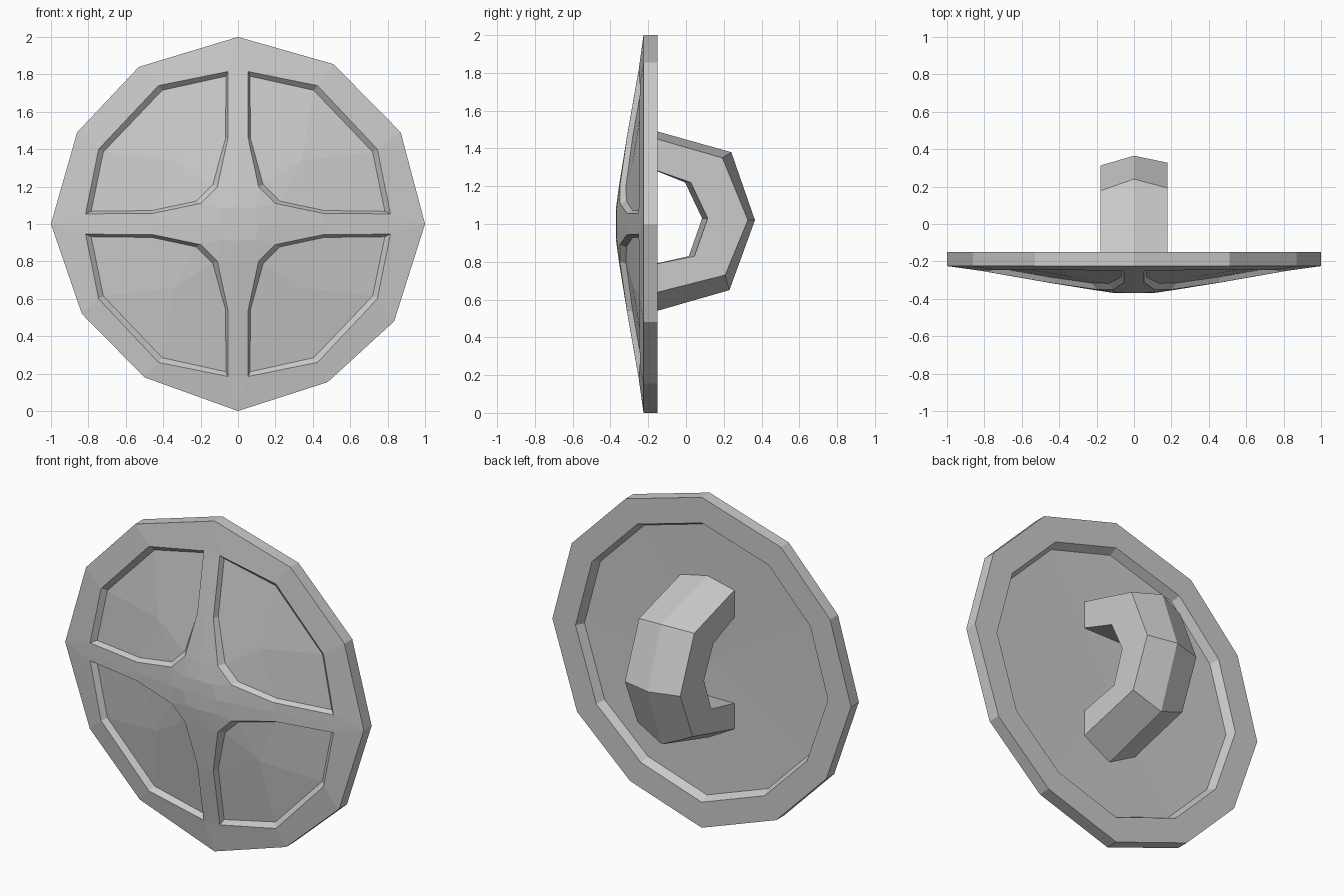
import bpy, bmesh

if "Cube" in bpy.data.objects:
    bpy.data.objects.remove(bpy.data.objects["Cube"])


def make_object(name, bm):
    bmesh.ops.remove_doubles(bm, verts=bm.verts, dist=0.0005)
    bmesh.ops.recalc_face_normals(bm, faces=bm.faces)
    mesh = bpy.data.meshes.new(name)
    bm.to_mesh(mesh)
    bm.free()
    obj = bpy.data.objects.new(name, mesh)
    bpy.context.collection.objects.link(obj)
    return obj


# Front dome: (radius, y) profile, interpolated linearly
DOME = [(0, -0.37), (0.1, -0.37), (0.2, -0.355), (0.48, -0.31), (0.82, -0.25), (1.05, -0.213)]


def dome_y(x, z):
    r = (x * x + z * z) ** 0.5
    for (r0, y0), (r1, y1) in zip(DOME, DOME[1:]):
        if r <= r1:
            return y0 + (y1 - y0) * (r - r0) / (r1 - r0)
    return DOME[-1][1]


# Slightly uneven twelve-sided rim, clockwise from the top, relative to the centre
RIM = [(0, 1), (0.51, 0.855), (0.87, 0.49), (1, 0), (0.835, -0.52), (0.48, -0.845),
       (0, -1), (-0.5, -0.82), (-0.835, -0.48), (-1, 0), (-0.86, 0.49), (-0.53, 0.84)]
RIM_FRONT, RIM_BACK, BACK_FLOOR = -0.225, -0.15, -0.2

# One quadrant of the front: recess edge (p), recess floor (q), arm centreline (a, b), boss (e)
PTS = {
    'p': [(0.054, 0.815), (0.425, 0.74), (0.745, 0.40), (0.815, 0.054),
          (0.455, 0.057), (0.20, 0.11), (0.11, 0.20), (0.054, 0.46)],
    'q': [(0.065, 0.79), (0.405, 0.715), (0.72, 0.385), (0.785, 0.068),
          (0.46, 0.072), (0.225, 0.122), (0.135, 0.21), (0.066, 0.46)],
    'a': [(0, 1), (0, 0.82), (0, 0.46), (0, 0.2)],
    'b': [(1, 0), (0.82, 0), (0.46, 0), (0.2, 0)],
    'e': [(0, 0), (0, 0.09), (0.09, 0.085), (0.11, 0)],
    'm': [(0.34, 0.34)],
}
FACES = ("a0 a1 p0", "a0 r0 p1 p0", "r0 r1 p2 p1", "r1 b0 p3 p2", "b0 b1 p3",
         "a1 a2 p7 p0", "a2 a3 p6 p7", "b1 b2 p4 p3", "b2 b3 p5 p4",
         "a3 e1 e2 p6", "p6 e2 p5", "e2 e3 b3 p5", "e0 e1 e2 e3",
         "q0 q1 m0 q7", "q1 q2 m0", "q2 q3 q4 m0", "q4 q5 m0", "q5 q6 m0", "q6 q7 m0")

bm = bmesh.new()


def add_quadrant(sx, sz, r0, r1):
    verts = {}
    for key, pts in PTS.items():
        for i, (x, z) in enumerate(pts):
            y = dome_y(x, z) + (0.03 if key in 'qm' else 0)
            if (x, z) in ((0, 1), (1, 0)):
                y = RIM_FRONT
            verts[f"{key}{i}"] = bm.verts.new((sx * x, y, 1 + sz * z))
    for i, (x, z) in enumerate((r0, r1)):
        verts[f"r{i}"] = bm.verts.new((x, RIM_FRONT, 1 + z))
    for f in FACES:
        bm.faces.new([verts[k] for k in f.split()])
    for i in range(8):  # sloping recess wall
        j = (i + 1) % 8
        bm.faces.new([verts[f"p{i}"], verts[f"p{j}"], verts[f"q{j}"], verts[f"q{i}"]])


add_quadrant(1, 1, RIM[1], RIM[2])
add_quadrant(1, -1, RIM[5], RIM[4])
add_quadrant(-1, -1, RIM[7], RIM[8])
add_quadrant(-1, 1, RIM[11], RIM[10])

# Rim edge, back ring, inner step and shallow back face
loops = [[bm.verts.new((x * s, y, 1 + z * s)) for x, z in RIM]
         for s, y in ((1, RIM_FRONT), (1, RIM_BACK), (0.845, RIM_BACK), (0.82, BACK_FLOOR))]
centre = bm.verts.new((0, BACK_FLOOR - 0.015, 1))
for i in range(12):
    j = (i + 1) % 12
    for l0, l1 in zip(loops, loops[1:]):
        bm.faces.new([l0[i], l0[j], l1[j], l1[i]])
    bm.faces.new([loops[-1][i], loops[-1][j], centre])
make_object("shield", bm)

# Handle: five-sided section (ridged outside) swept along a half ring;
# each station holds (y, z) of the side outer edge, ridge and inner edge
STATIONS = [((-0.205, 1.465), (-0.205, 1.505), (-0.205, 1.30)),
            ((0.185, 1.35), (0.24, 1.38), (0.01, 1.22)),
            ((0.32, 1.02), (0.365, 1.02), (0.10, 1.03)),
            ((0.20, 0.73), (0.23, 0.65), (0.03, 0.83)),
            ((-0.205, 0.625), (-0.205, 0.525), (-0.205, 0.78))]
HALF = 0.18
bm = bmesh.new()
rings = []
for k, (outer, ridge, inner) in enumerate(STATIONS):
    d = 0.015 if 0 < k < 4 else 0  # right side sits a touch further back
    section = [(-HALF, outer[0] - d / 2, outer[1]), (0, *ridge), (HALF, outer[0] + d / 2, outer[1]),
               (HALF, inner[0] + d, inner[1]), (-HALF, inner[0] - d, inner[1])]
    rings.append([bm.verts.new(c) for c in section])
for r0, r1 in zip(rings, rings[1:]):
    for i in range(5):
        j = (i + 1) % 5
        bm.faces.new([r0[i], r0[j], r1[j], r1[i]])
bm.faces.new(rings[0])
bm.faces.new(rings[-1])
make_object("handle", bm)
